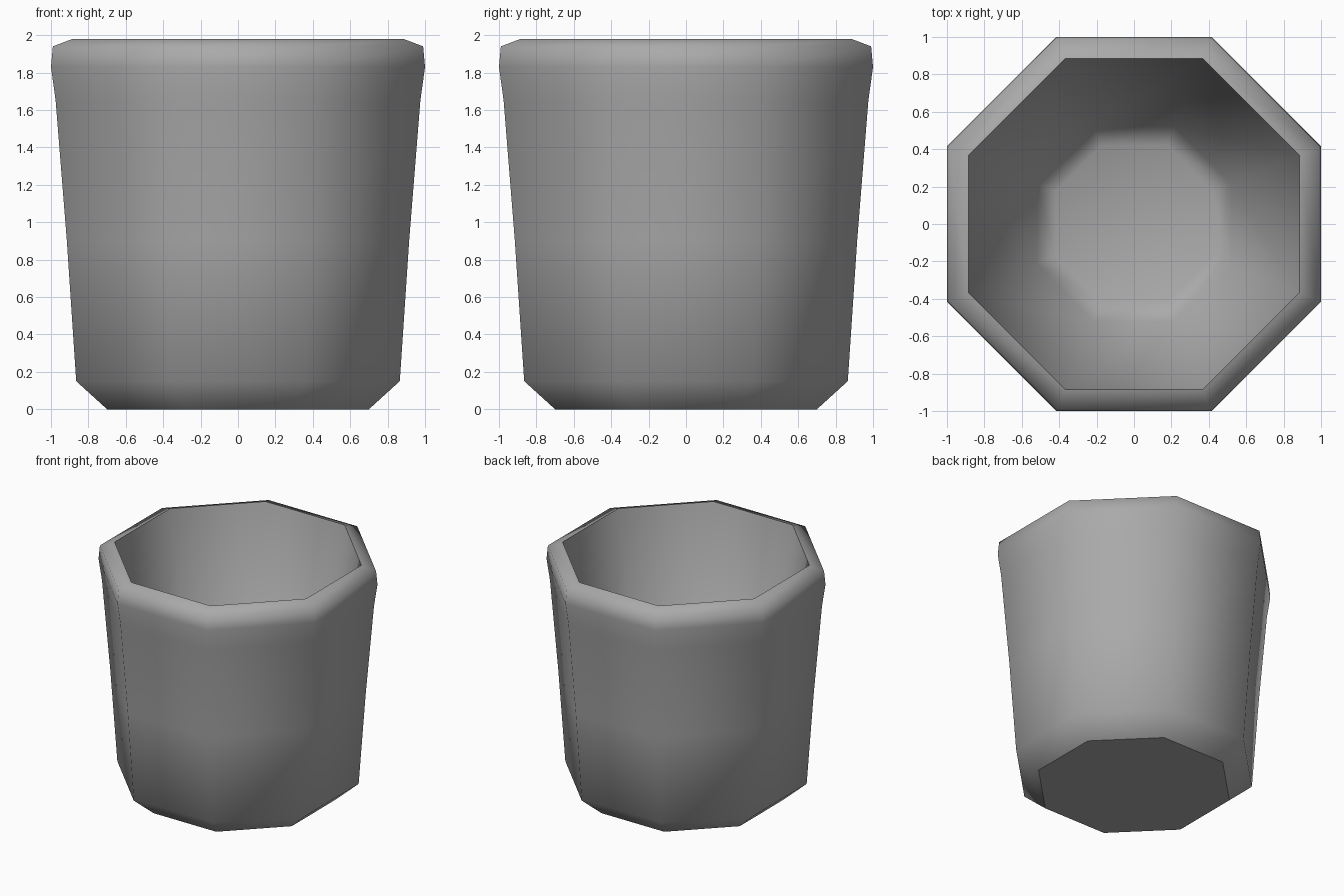
import bpy
import bmesh
import math

SIDES = 8

old = bpy.data.objects.get("Cube")
if old:
    bpy.data.objects.remove(old, do_unlink=True)

# Plain grey for the whole cup
grey = bpy.data.materials.new("plain grey")
grey.use_nodes = True
color = (0.4, 0.4, 0.4, 1.0)
grey.diffuse_color = color
grey.node_tree.nodes["Principled BSDF"].inputs["Base Color"].default_value = color

# Wall section as (distance to flat side, height), outside bottom to inside floor
profile = [
    (0.70, 0.0), (0.865, 0.15), (0.915, 0.90), (0.975, 1.65),
    (1.0, 1.83), (0.99, 1.94), (0.885, 1.98),
    (0.52, 0.22), (0.42, 0.17),
]
SHARP_RINGS = (0, 6)  # underside edge and inner lip edge


def add_ring(bm, apothem, z):
    radius = apothem / math.cos(math.pi / SIDES)
    angles = [(i + 0.5) * math.tau / SIDES for i in range(SIDES)]
    return [bm.verts.new((radius * math.cos(a), radius * math.sin(a), z)) for a in angles]


# Cup body: stacked octagon rings closed by a base and an inner floor
bm = bmesh.new()
rings = [add_ring(bm, r, z) for r, z in profile]
for low, high in zip(rings, rings[1:]):
    for i in range(SIDES):
        j = (i + 1) % SIDES
        bm.faces.new((low[i], low[j], high[j], high[i]))
bm.faces.new(list(reversed(rings[0])))
bm.faces.new(rings[-1])
bmesh.ops.recalc_face_normals(bm, faces=bm.faces)

# Smooth shading with crisp base and lip edges
for face in bm.faces:
    face.smooth = True
for index in SHARP_RINGS:
    ring = rings[index]
    for i in range(SIDES):
        bm.edges.get((ring[i], ring[(i + 1) % SIDES])).smooth = False

mesh = bpy.data.meshes.new("cup")
bm.to_mesh(mesh)
bm.free()
mesh.materials.append(grey)
cup = bpy.data.objects.new("cup", mesh)
bpy.context.collection.objects.link(cup)
